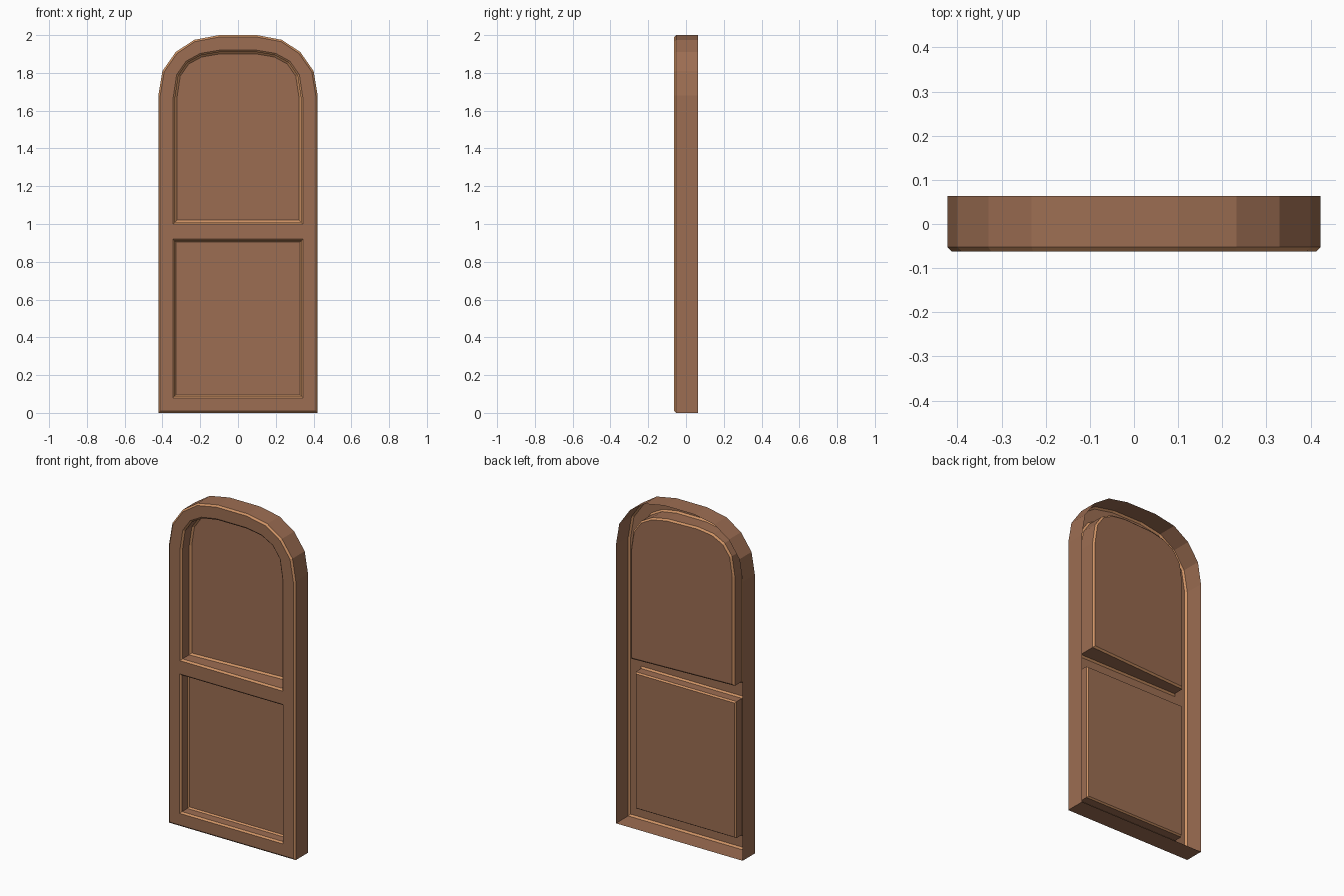
import bpy, bmesh
from mathutils import Vector

if "Cube" in bpy.data.objects:
    bpy.data.objects.remove(bpy.data.objects["Cube"])

FRONT, BACK = -0.0625, 0.0635

wood = bpy.data.materials.new("brown_wood")
wood.diffuse_color = (0.335, 0.155, 0.085, 1)
wood.use_nodes = True
wood.node_tree.nodes["Principled BSDF"].inputs["Base Color"].default_value = wood.diffuse_color
worn = bpy.data.materials.new("worn_edge_wood")
worn.diffuse_color = (0.62, 0.29, 0.13, 1)
worn.use_nodes = True
worn.node_tree.nodes["Principled BSDF"].inputs["Base Color"].default_value = worn.diffuse_color


def mirrored(right_half):
    """Counter-clockwise outline from its right half, listed bottom to top."""
    return right_half + [(-x, z) for x, z in reversed(right_half)]


def inset(pts, d):
    """Move every edge of a convex outline inward by d."""
    out = []
    n = len(pts)
    for i in range(n):
        p = Vector(pts[i])
        a = (p - Vector(pts[i - 1])).normalized()
        b = (Vector(pts[(i + 1) % n]) - p).normalized()
        na, nb = Vector((-a.y, a.x)), Vector((-b.y, b.x))
        q = p + (na + nb) * (d / (1 + na.dot(nb)))
        out.append((q.x, q.y))
    return out


def add_loop(bm, pts, y, tilt=0):
    return [bm.verts.new((x, y + tilt * x, z)) for x, z in pts]


def band(bm, prev, nxt, mat=0):
    n = len(prev)
    for i in range(n):
        j = (i + 1) % n
        bm.faces.new((nxt[i], prev[i], prev[j], nxt[j])).material_index = mat


def finish(bm, name):
    mesh = bpy.data.meshes.new(name)
    bm.to_mesh(mesh)
    bm.free()
    mesh.materials.append(wood)
    mesh.materials.append(worn)
    obj = bpy.data.objects.new(name, mesh)
    bpy.context.collection.objects.link(obj)


# Outlines: arched outside, arched upper opening, square lower opening
outer = mirrored([(0.422, 0), (0.422, 1.68), (0.4, 1.81),
                  (0.33, 1.91), (0.232, 1.975), (0.1, 2.0)])
upper = mirrored([(0.343, 1.0), (0.343, 1.67), (0.325, 1.79),
                  (0.275, 1.862), (0.2, 1.903), (0.1, 1.92)])
lower = mirrored([(0.345, 0.08), (0.345, 0.92)])

# Frame: open-backed outer wall, chamfer and front face with two openings
bm = bmesh.new()
rim = [add_loop(bm, outer, BACK),
       add_loop(bm, outer, FRONT + 0.01),
       add_loop(bm, inset(outer, 0.01), FRONT)]
band(bm, rim[0], rim[1])
band(bm, rim[1], rim[2], 1)
edges = []
for loop in (rim[-1], add_loop(bm, upper, FRONT), add_loop(bm, lower, FRONT)):
    for i, v in enumerate(loop):
        w = loop[(i + 1) % len(loop)]
        edges.append(bm.edges.get((v, w)) or bm.edges.new((v, w)))
filled = bmesh.ops.triangle_fill(bm, use_beauty=True, edges=edges,
                                 normal=(0, -1, 0))
for f in filled["geom"]:
    if isinstance(f, bmesh.types.BMFace):
        f.normal_update()
        if f.normal.y > 0:
            f.normal_flip()
finish(bm, "frame")


# Recessed panels: chamfered lip, straight wall, inner chamfer, flat panel
def recessed_panel(name, outline, depth_y, lip, inner, tilt=0):
    bm = bmesh.new()
    steps = [(0, FRONT, 0), (lip, FRONT + 0.01, 0),
             (lip, depth_y - 0.01, tilt), (inner, depth_y, tilt)]
    loops = [add_loop(bm, inset(outline, d), y, t) for d, y, t in steps]
    for k, mat in enumerate((1, 0, 1)):
        band(bm, loops[k], loops[k + 1], mat)
    bm.faces.new(loops[-1])
    finish(bm, name)


# The upper panel sits slightly askew, deeper on its right side
recessed_panel("upper_panel", upper, 0.039, 0.01, 0.02, tilt=0.055)
recessed_panel("lower_panel", lower, 0.008, 0.009, 0.016)
